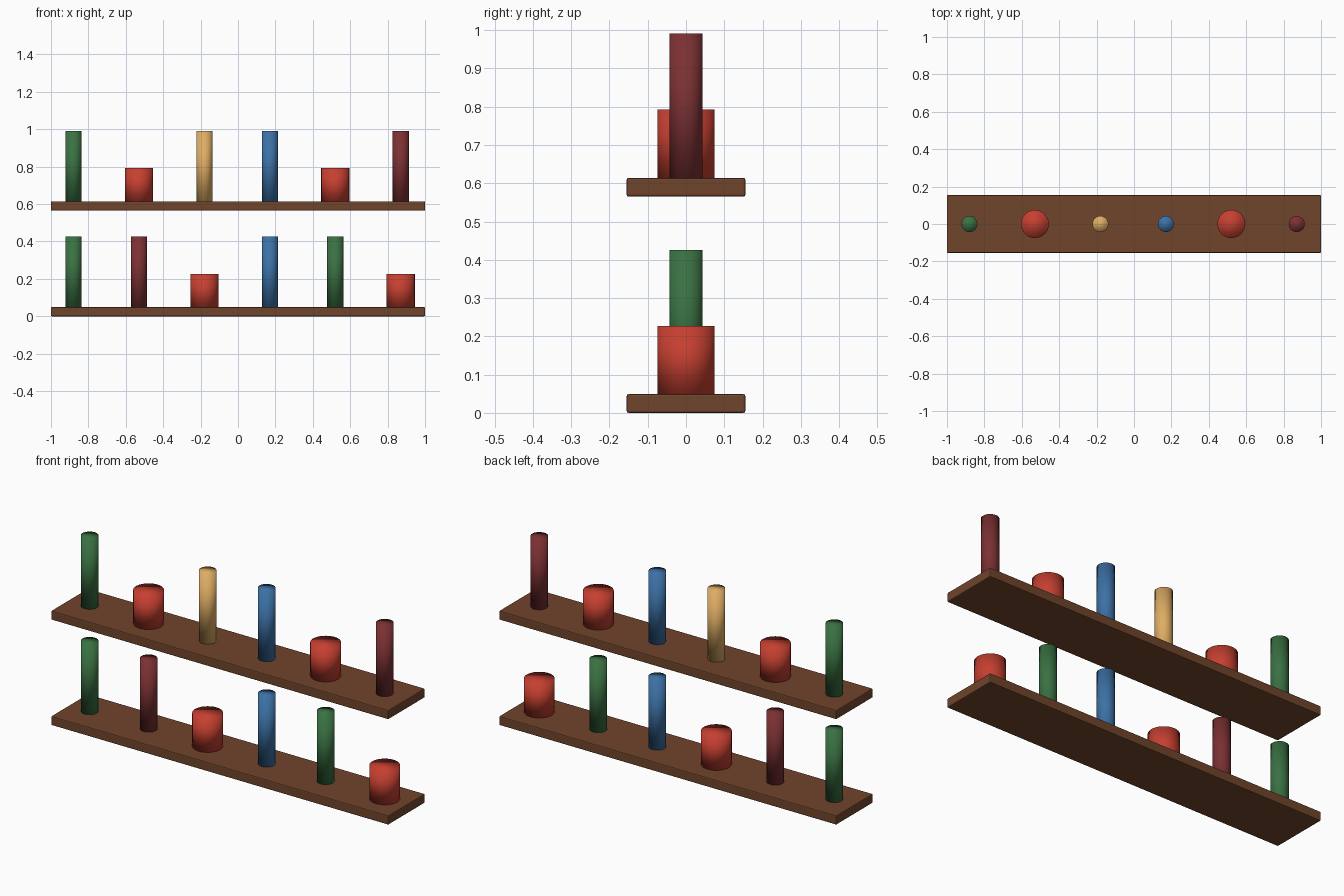
import bpy

cube = bpy.data.objects.get("Cube")
if cube:
    bpy.data.objects.remove(cube, do_unlink=True)


def material(name, rgb):
    mat = bpy.data.materials.new(name)
    mat.use_nodes = True
    color = (*rgb, 1)
    mat.diffuse_color = color
    mat.node_tree.nodes["Principled BSDF"].inputs["Base Color"].default_value = color
    return mat


WOOD = material("brown wood", (0.16, 0.058, 0.024))
GREEN = material("bottle green", (0.042, 0.165, 0.055))
RED = material("tin red", (0.56, 0.05, 0.03))
AMBER = material("amber", (0.74, 0.42, 0.13))
BLUE = material("bottle blue", (0.045, 0.165, 0.38))
MAROON = material("maroon", (0.2, 0.03, 0.033))

THICKNESS = 0.049
FIRST_X, SPACING = -0.88, 0.35


def shelf(name, z):
    bpy.ops.mesh.primitive_cube_add(size=1, location=(0, 0, z + THICKNESS / 2))
    board = bpy.context.object
    board.name = name
    board.scale = (2, 0.31, THICKNESS)
    bpy.ops.object.transform_apply(location=False, rotation=False, scale=True)
    bevel = board.modifiers.new("soft edges", "BEVEL")
    bevel.width = 0.005
    bevel.segments = 2
    board.data.materials.append(WOOD)


def container(name, mat, radius, height, x, z):
    bpy.ops.mesh.primitive_cylinder_add(
        vertices=32, radius=radius, depth=height, location=(x, 0, z + height / 2))
    item = bpy.context.object
    item.name = name
    item.data.materials.append(mat)
    # Soft normals run over the rim
    bpy.ops.object.shade_smooth()


# Each shelf with its row of bottles and wide tins, from the model's right to left
rows = {
    "lower": (0, (GREEN, MAROON, RED, BLUE, GREEN, RED)),
    "upper": (0.565, (GREEN, RED, AMBER, BLUE, RED, MAROON)),
}
for level, (base, row) in rows.items():
    shelf(level + "_shelf", base)
    for i, mat in enumerate(row):
        kind, radius, height = ("tin", 0.075, 0.178) if mat is RED else ("bottle", 0.043, 0.377)
        container(f"{level}_{kind}_{i + 1}", mat, radius, height,
                  FIRST_X + i * SPACING, base + THICKNESS)
